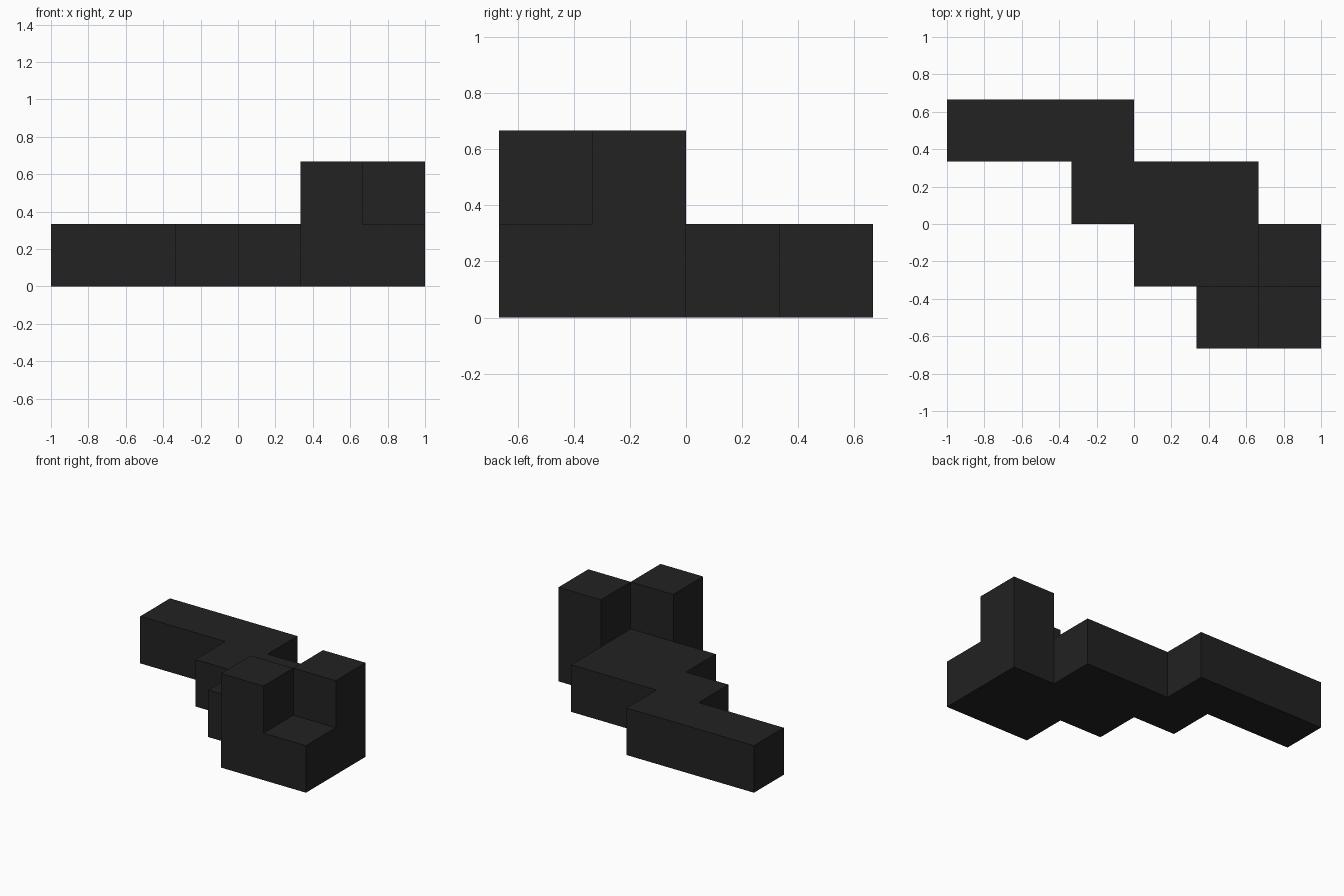
import bpy, bmesh, math
from mathutils import Vector

cube = bpy.data.objects.get("Cube")
if cube:
    bpy.data.objects.remove(cube, do_unlink=True)

# Matte black plastic
black = bpy.data.materials.new("matte_black")
colour = (0.016, 0.016, 0.016, 1.0)
black.use_nodes = True
black.diffuse_color = colour
black.node_tree.nodes["Principled BSDF"].inputs["Base Color"].default_value = colour

# Cube cells: staggered base rows (front to back), plus two raised corner cubes
UNIT = 1 / 3
ORIGIN = Vector((-1, -2 / 3, 0))
base_rows = [range(4, 6), range(3, 6), range(2, 5), range(0, 3)]
cells = {(x, y, 0) for y, row in enumerate(base_rows) for x in row}
cells |= {(4, 0, 1), (5, 1, 1)}

# Outer skin: a face wherever a cell has no neighbour
bm = bmesh.new()
for cell in sorted(cells):
    for axis in range(3):
        for sign in (-1, 1):
            neighbour = list(cell)
            neighbour[axis] += sign
            if tuple(neighbour) in cells:
                continue
            u, v = (axis + 1) % 3, (axis + 2) % 3
            corners = []
            for a, b in ((0, 0), (1, 0), (1, 1), (0, 1)):
                p = Vector(cell)
                p[axis] += sign > 0
                p[u] += a
                p[v] += b
                corners.append(bm.verts.new(ORIGIN + p * UNIT))
            bm.faces.new(corners if sign > 0 else corners[::-1])

# Weld the skin and merge coplanar squares into clean flat faces
bmesh.ops.remove_doubles(bm, verts=bm.verts, dist=0.001)
bmesh.ops.dissolve_limit(bm, angle_limit=math.radians(1), verts=bm.verts, edges=bm.edges)

mesh = bpy.data.meshes.new("puzzle_block")
bm.to_mesh(mesh)
bm.free()
mesh.materials.append(black)
bpy.context.collection.objects.link(bpy.data.objects.new("puzzle_block", mesh))
